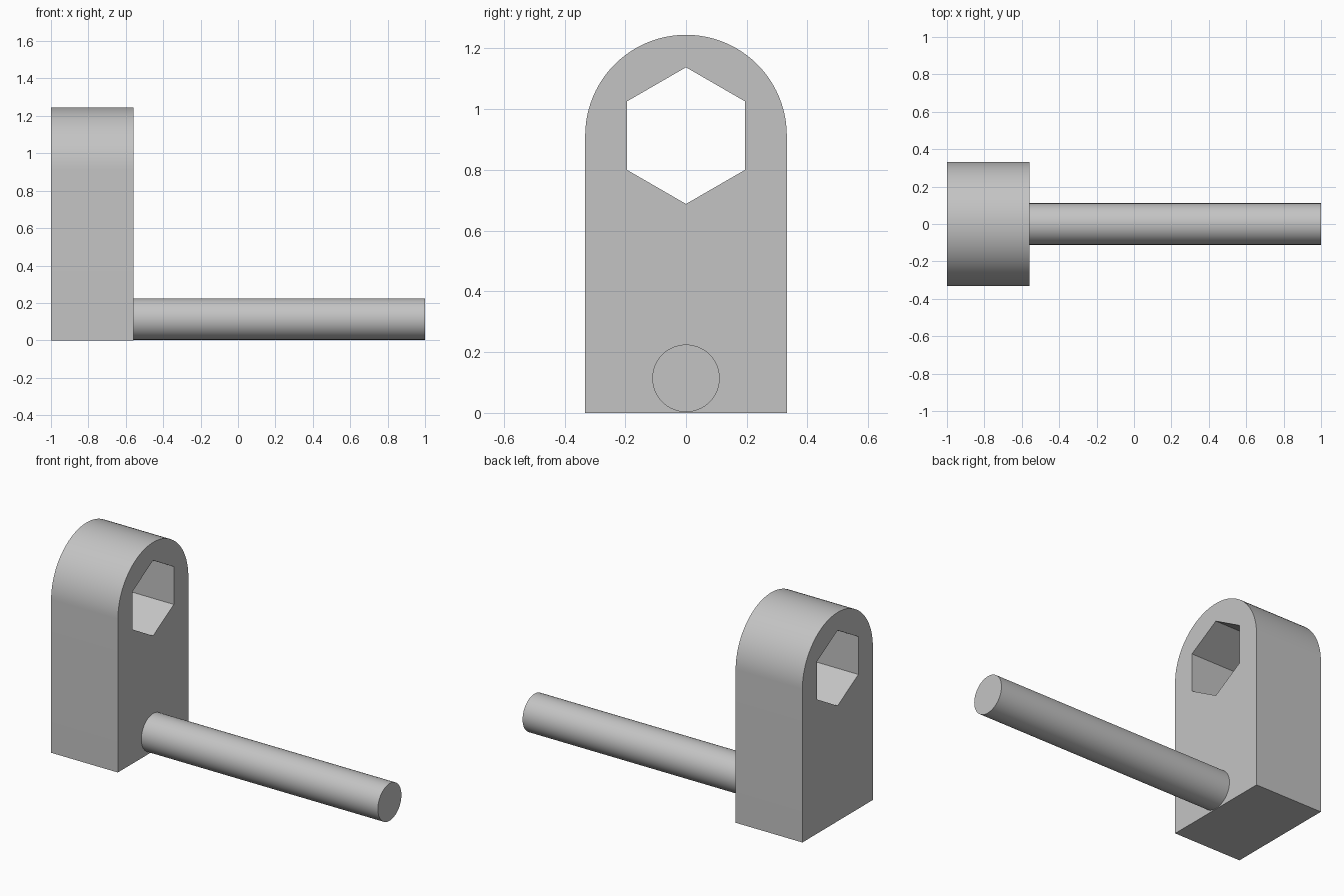
import bpy, bmesh
from math import pi, cos, sin, radians

default = bpy.data.objects.get("Cube")
if default:
    bpy.data.objects.remove(default, do_unlink=True)

grey = bpy.data.materials.new("plain grey")
grey.use_nodes = True
colour = (0.55, 0.55, 0.55, 1)
grey.diffuse_color = colour
grey.node_tree.nodes["Principled BSDF"].inputs["Base Color"].default_value = colour

LEFT, FACE, RIGHT = -1.0, -0.56, 1.0    # x of block back, block face, rod tip
HALF_WIDTH, EYE_Z = 0.332, 0.913        # arch radius and centre height
HEX_RADIUS = 0.225
ROD_RADIUS, ROD_Z = 0.111, 0.114


def arc(radius, z, start, end, steps):
    """Points (y, z) along an arc, both ends included."""
    angles = [start + (end - start) * i / steps for i in range(steps + 1)]
    return [(radius * cos(a), z + radius * sin(a)) for a in angles]


def extruded(name, loops, x0, x1):
    """Fill outline loops (the second one is a hole) and extrude along x."""
    bm = bmesh.new()
    edges = []
    for loop in loops:
        verts = [bm.verts.new((x0, y, z)) for y, z in loop]
        edges += [bm.edges.new((verts[i - 1], verts[i])) for i in range(len(verts))]
    bmesh.ops.triangle_fill(bm, edges=edges, use_beauty=True)
    result = bmesh.ops.extrude_face_region(bm, geom=bm.faces[:], use_keep_orig=True)
    moved = [g for g in result["geom"] if isinstance(g, bmesh.types.BMVert)]
    bmesh.ops.translate(bm, verts=moved, vec=(x1 - x0, 0, 0))
    bmesh.ops.recalc_face_normals(bm, faces=bm.faces[:])
    mesh = bpy.data.meshes.new(name)
    bm.to_mesh(mesh)
    bm.free()
    mesh.materials.append(grey)
    obj = bpy.data.objects.new(name, mesh)
    bpy.context.collection.objects.link(obj)
    bpy.ops.object.select_all(action="DESELECT")
    obj.select_set(True)
    bpy.context.view_layer.objects.active = obj
    bpy.ops.object.shade_smooth_by_angle(angle=radians(30))
    return obj


# Arched block with a hexagonal through hole
arch = [(-HALF_WIDTH, 0), (HALF_WIDTH, 0)] + arc(HALF_WIDTH, EYE_Z, 0, pi, 48)
hexagon = arc(HEX_RADIUS, EYE_Z, pi / 2, pi / 2 + 2 * pi, 6)[:-1]
extruded("crank_block", [arch, hexagon], LEFT, FACE)

# Round handle rod
circle = arc(ROD_RADIUS, ROD_Z, 0, 2 * pi, 64)[:-1]
extruded("handle_rod", [circle], FACE, RIGHT)
